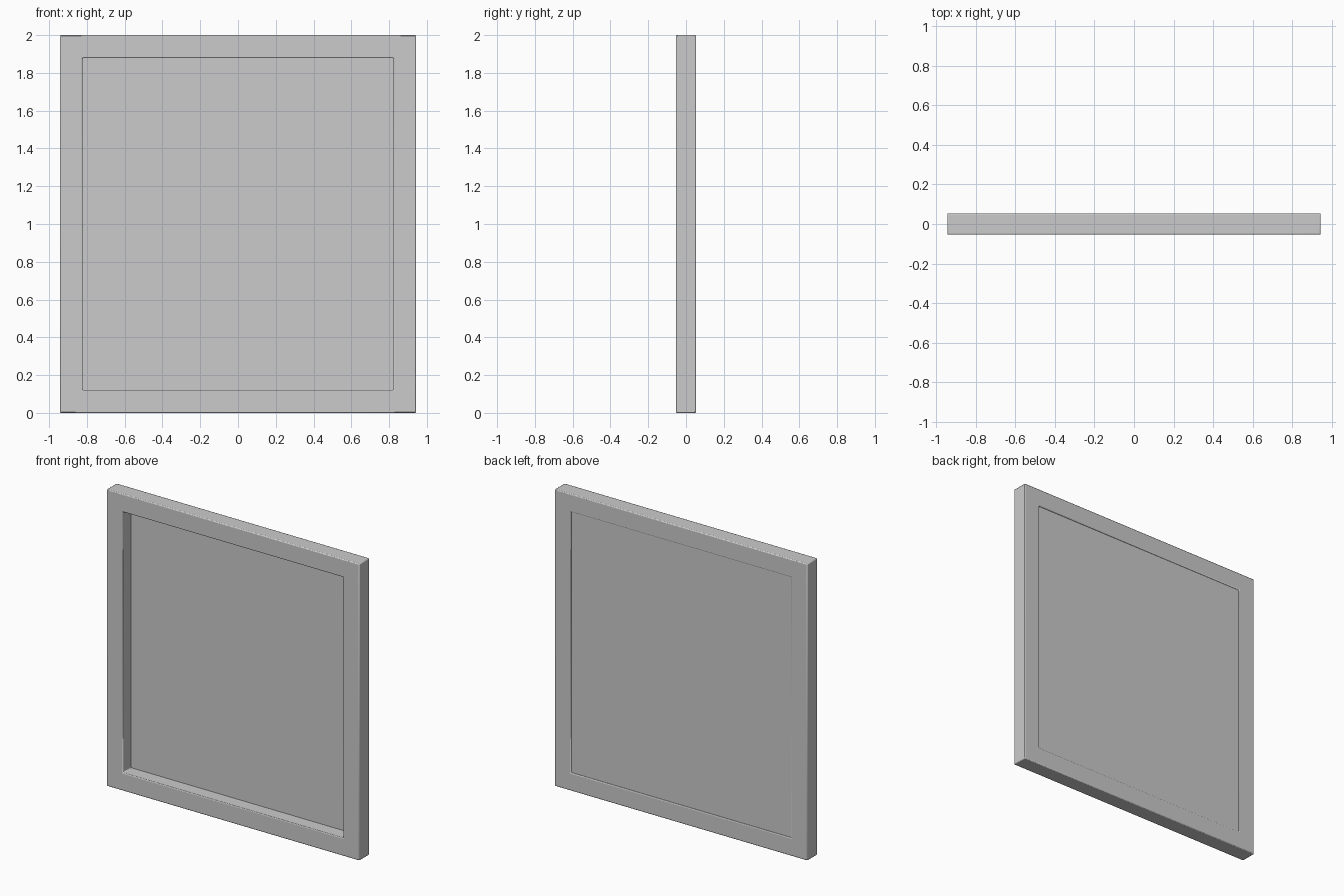
import bpy
import bmesh

if "Cube" in bpy.data.objects:
    bpy.data.objects.remove(bpy.data.objects["Cube"], do_unlink=True)

HALF_W, HEIGHT, HALF_D = 0.943, 2.0, 0.054
BORDER = 0.121
BEVEL = 0.006

grey = bpy.data.materials.new("plain grey")
grey.use_nodes = True
colour = (0.6, 0.6, 0.6, 1.0)
grey.diffuse_color = colour
grey.node_tree.nodes["Principled BSDF"].inputs["Base Color"].default_value = colour


def make_object(name, bm):
    bmesh.ops.recalc_face_normals(bm, faces=bm.faces)
    mesh = bpy.data.meshes.new(name)
    bm.to_mesh(mesh)
    bm.free()
    mesh.materials.append(grey)
    obj = bpy.data.objects.new(name, mesh)
    bpy.context.collection.objects.link(obj)
    return obj


def rectangle(bm, inset, y):
    x, low, high = HALF_W - inset, inset, HEIGHT - inset
    return [bm.verts.new(p) for p in ((-x, y, low), (x, y, low), (x, y, high), (-x, y, high))]


def bridge(bm, a, b):
    for i in range(4):
        j = (i + 1) % 4
        bm.faces.new((a[i], a[j], b[j], b[i]))


# Mitred frame: a square profile carried round the four corners
bm = bmesh.new()
rings = [rectangle(bm, inset, y) for inset, y in
         ((0, -HALF_D), (BORDER, -HALF_D), (BORDER, HALF_D), (0, HALF_D))]
for i in range(4):
    bridge(bm, rings[i], rings[(i + 1) % 4])
frame = make_object("frame", bm)

# Softened frame edges; the flat mitre joints stay untouched
bevel = frame.modifiers.new("soft edges", 'BEVEL')
bevel.width = BEVEL
bevel.segments = 2
bevel.limit_method = 'ANGLE'

bpy.ops.object.select_all(action='DESELECT')
frame.select_set(True)
bpy.context.view_layer.objects.active = frame
bpy.ops.object.shade_smooth_by_angle()

# Thin backing panel, set just inside the rear of the frame
bm = bmesh.new()
front = rectangle(bm, BORDER - 0.004, HALF_D - 0.018)
back = rectangle(bm, BORDER - 0.004, HALF_D - 0.007)
bridge(bm, front, back)
bm.faces.new(front)
bm.faces.new(back)
make_object("back_panel", bm)
